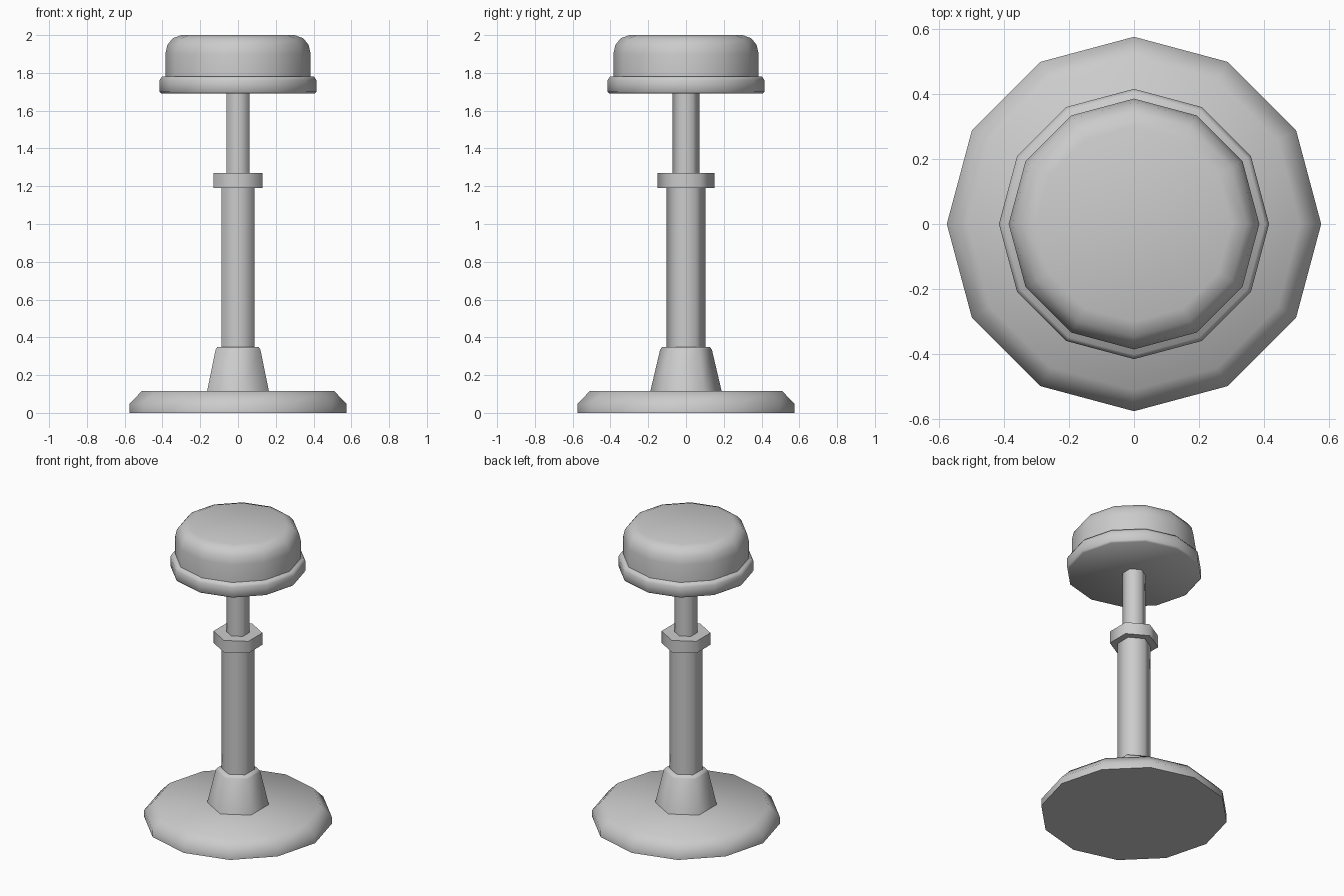
import bpy
import math

cube = bpy.data.objects.get("Cube")
if cube:
    bpy.data.objects.remove(cube, do_unlink=True)

grey = bpy.data.materials.new("plain grey")
grey.use_nodes = True
colour = (0.6, 0.6, 0.6, 1)
grey.diffuse_color = colour
grey.node_tree.nodes["Principled BSDF"].inputs["Base Color"].default_value = colour


def turned_part(name, sides, profile):
    """Turn a (radius, height) profile into a closed faceted solid."""
    verts, faces = [], []
    for radius, z in profile:
        for i in range(sides):
            a = math.tau * i / sides + math.pi / 2
            verts.append((radius * math.cos(a), radius * math.sin(a), z))
    for r in range(len(profile) - 1):
        for i in range(sides):
            a, b = r * sides + i, r * sides + (i + 1) % sides
            faces.append((a, b, b + sides, a + sides))
    faces.append(tuple(reversed(range(sides))))
    faces.append(tuple(range(len(verts) - sides, len(verts))))
    mesh = bpy.data.meshes.new(name)
    mesh.from_pydata(verts, [], faces)
    mesh.materials.append(grey)
    obj = bpy.data.objects.new(name, mesh)
    bpy.context.collection.objects.link(obj)
    bpy.ops.object.select_all(action="DESELECT")
    obj.select_set(True)
    bpy.context.view_layer.objects.active = obj
    bpy.ops.object.shade_smooth_by_angle(angle=math.radians(65))
    return obj


# Floor plate with chamfered rim
turned_part("base_plate", 12, [(0.575, 0), (0.575, 0.047), (0.51, 0.115)])

# Hexagonal stem: foot, tube, collar and inner post
turned_part("stem_foot", 6, [(0.19, 0.11), (0.137, 0.335), (0.125, 0.35)])
turned_part("stem_tube", 6, [(0.102, 0.34), (0.102, 1.2)])
turned_part("stem_collar", 6, [(0.15, 1.19), (0.15, 1.27)])
turned_part("stem_post", 6, [(0.071, 1.26), (0.071, 1.70)])

# Seat rim with softened edges
turned_part("seat_rim", 12, [(0.405, 1.69), (0.415, 1.70), (0.415, 1.762),
                             (0.402, 1.782)])

# Rounded cushion
turned_part("seat_cushion", 12, [(0.385, 1.775), (0.385, 1.90), (0.374, 1.948),
                                 (0.346, 1.983), (0.30, 2.0)])
